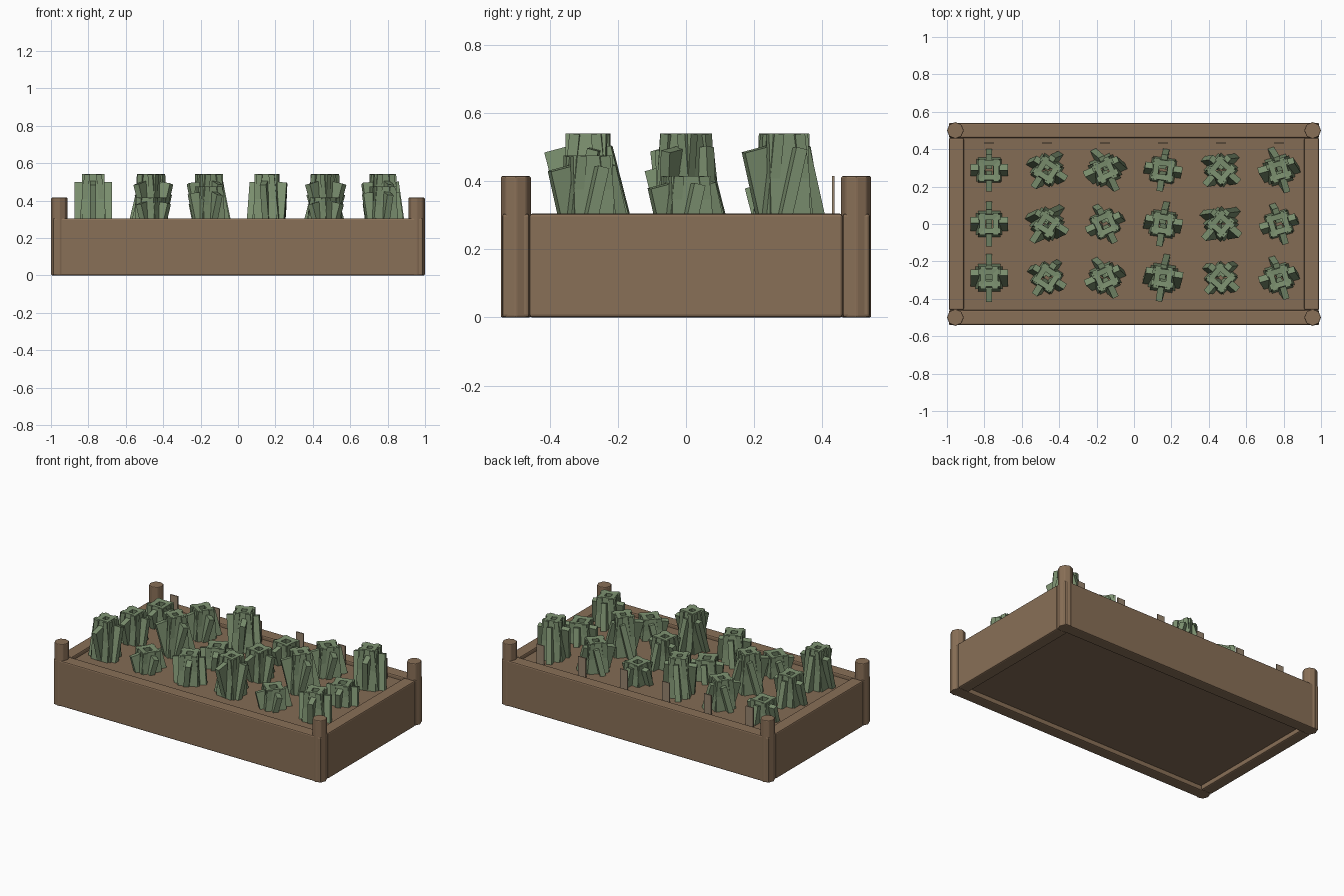
import bpy, math
from mathutils import Matrix, Vector

if "Cube" in bpy.data.objects:
    bpy.data.objects.remove(bpy.data.objects["Cube"])


def material(name, rgb):
    m = bpy.data.materials.new(name)
    m.diffuse_color = (*rgb, 1)
    m.use_nodes = True
    m.node_tree.nodes["Principled BSDF"].inputs["Base Color"].default_value = m.diffuse_color
    return m


WOOD = material("wood", (0.25, 0.16, 0.095))
SOIL = material("soil", (0.23, 0.15, 0.09))
LEAF = material("leaf", (0.20, 0.28, 0.16))
TAG = material("tag", (0.32, 0.24, 0.16))


def box(name, size, loc, mat, rot=(0, 0, 0), bevel=0):
    bpy.ops.mesh.primitive_cube_add(size=1, location=loc, rotation=rot)
    o = bpy.context.object
    o.name = name
    o.data.transform(Matrix.Diagonal((*size, 1)))
    o.data.materials.append(mat)
    if bevel:
        b = o.modifiers.new("bevel", "BEVEL")
        b.width, b.segments = bevel, 2
    return o


# Planter frame: long boards, end boards and corner posts
for s, side in ((-1, "front"), (1, "back")):
    box(f"{side}_board", (1.98, 0.08, 0.305), (0, s * 0.5, 0.1525), WOOD, bevel=0.008)
for s, side in ((-1, "left"), (1, "right")):
    box(f"{side}_board", (0.08, 0.92, 0.305), (s * 0.95, 0, 0.1525), WOOD, bevel=0.008)
for sx in (-1, 1):
    for sy in (-1, 1):
        bpy.ops.mesh.primitive_cylinder_add(vertices=8, radius=0.045, depth=0.415,
                                            location=(sx * 0.955, sy * 0.5, 0.2075))
        post = bpy.context.object
        post.name = "corner_post"
        post.data.materials.append(WOOD)
        b = post.modifiers.new("bevel", "BEVEL")
        b.width, b.segments = 0.005, 2

# Soil slab, recessed above and below
SOIL_TOP = 0.28
box("soil", (1.83, 0.93, 0.25), (0, 0, SOIL_TOP - 0.125), SOIL)


def plant(x, y, yaw, h):
    """Four tall inner leaves in a ring, four shorter radial leaves outside."""
    for k in range(4):
        a = yaw + k * math.pi / 2
        d = Vector((math.cos(a), math.sin(a), 0))
        # inner tangential leaf, tipped slightly to the centre
        p = Vector((x, y, SOIL_TOP + h / 2 - 0.005)) + d * 0.045
        box("inner_leaf", (0.03, 0.12, h), p, LEAF, (0, -0.10, a))
        # outer radial leaf, tilted
        t, ho = 0.26, h * 0.86
        p = Vector((x, y, SOIL_TOP + ho / 2 - 0.01)) + d * 0.06
        box("outer_leaf", (0.08, 0.034, ho), p, LEAF,
            (-t * math.cos(a), -t * math.sin(a), a))


# Rows of plants in three repeating heights
HEIGHTS = (0.265, 0.14, 0.20)
for i in range(6):
    x = -0.775 + 0.31 * i
    for j in range(3):
        plant(x, (j - 1) * 0.288, i, HEIGHTS[(i - j) % 3])
    # plant marker along the back edge
    box("plant_marker", (0.055, 0.007, 0.155), (x, 0.433, 0.3375), TAG)
